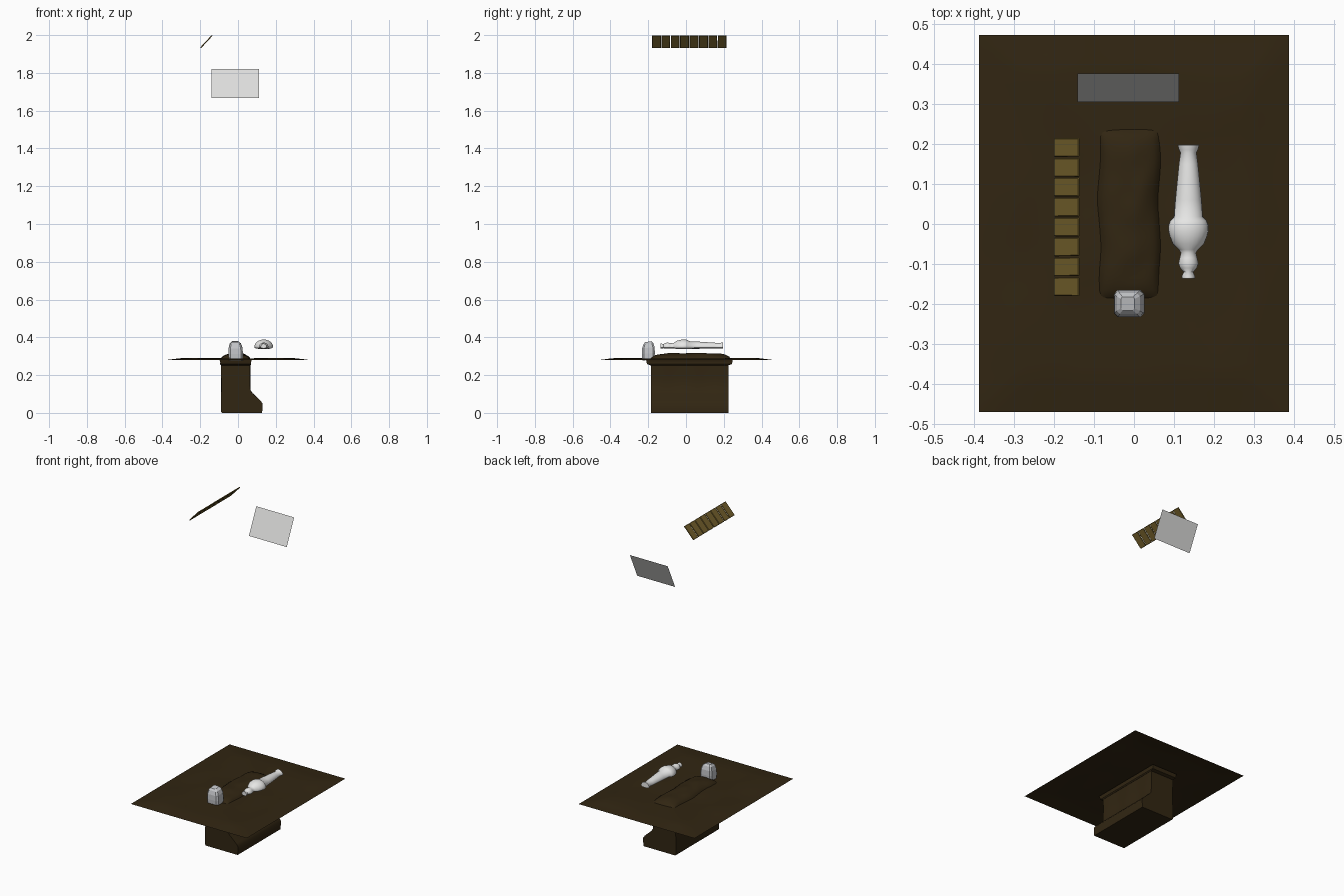
import bpy, bmesh, math
from mathutils import Vector, noise

if "Cube" in bpy.data.objects:
    bpy.data.objects.remove(bpy.data.objects["Cube"])


def material(name, rgb):
    m = bpy.data.materials.new(name)
    m.diffuse_color = (*rgb, 1)
    m.use_nodes = True
    m.node_tree.nodes["Principled BSDF"].inputs["Base Color"].default_value = m.diffuse_color
    return m


SOIL = material("dark soil", (0.031, 0.019, 0.006))
WOOD = material("olive wood", (0.17, 0.115, 0.024))
CLOTH = material("white cloth", (0.8, 0.8, 0.79))
STONE = material("grey stone", (0.55, 0.56, 0.58))
PANEL = material("pale panel", (0.72, 0.72, 0.71))


def finish(bm, name, mat, smooth=None, fix=False):
    if fix:
        bmesh.ops.recalc_face_normals(bm, faces=bm.faces)
    me = bpy.data.meshes.new(name)
    bm.to_mesh(me)
    bm.free()
    ob = bpy.data.objects.new(name, me)
    bpy.context.collection.objects.link(ob)
    me.materials.append(mat)
    if smooth:
        bpy.ops.object.select_all(action='DESELECT')
        ob.select_set(True)
        bpy.context.view_layer.objects.active = ob
        bpy.ops.object.shade_smooth_by_angle(angle=math.radians(smooth))
    return ob


def loft(bm, rings, caps=True):
    """Join closed rings of points into a skin."""
    vs = [[bm.verts.new(p) for p in r] for r in rings]
    for a, b in zip(vs, vs[1:]):
        for i in range(len(a)):
            j = (i + 1) % len(a)
            bm.faces.new((a[i], a[j], b[j], b[i]))
    if caps:
        bm.faces.new(vs[0][::-1])
        bm.faces.new(vs[-1])


def heightfield(name, x0, x1, y0, y1, nx, ny, height, smooth):
    bm = bmesh.new()
    rows = []
    for j in range(ny + 1):
        y = y0 + (y1 - y0) * j / ny
        rows.append([bm.verts.new((x, y, height(x, y))) for x in
                     (x0 + (x1 - x0) * i / nx for i in range(nx + 1))])
    for a, b in zip(rows, rows[1:]):
        for i in range(nx):
            bm.faces.new((a[i], a[i + 1], b[i + 1], b[i]))
    return finish(bm, name, SOIL, smooth)


# Ground sheet: gently swollen, flat at its border
def ground_height(x, y):
    edge = min(0.385 - abs(x), 0.47 - abs(y))
    t = max(0, min(1, edge / 0.09))
    return 0.279 + t * (0.009 + 0.006 * noise.noise(Vector((x * 7, y * 5, 1))))


heightfield("ground", -0.387, 0.387, -0.47, 0.472, 32, 38, ground_height, 60)


# Earth mound over the grave
def mound_height(x, y):
    u = abs(x + 0.0125) / 0.08
    v = abs(y - 0.025) / 0.218
    rise = max(0, 1 - u ** 2.4) * max(0, 1 - v ** 6)
    return 0.279 + 0.037 * rise ** 0.6 + 0.007 * rise * noise.noise(Vector((x * 16, y * 12, 4)))


mound = heightfield("mound", -0.0925, 0.0675, -0.193, 0.243, 16, 30, mound_height, 60)
for v in mound.data.vertices:
    v.co.x += 0.007 * noise.noise(Vector((0, v.co.y * 9, 2)))

# Grave pit with a side niche at the bottom right
profile = [(-0.09, 0.27), (-0.088, 0.14), (-0.091, 0.008), (-0.085, 0), (0.128, 0),
           (0.13, 0.05), (0.118, 0.066), (0.075, 0.105), (0.065, 0.12), (0.063, 0.19),
           (0.065, 0.27)]
rings = []
for k in range(13):
    y = -0.186 + 0.41 * k / 12
    rings.append([(x + (0.002 * math.sin(k * 1.3) if 0.1 < z < 0.26 else 0), y, z)
                  for x, z in profile])
bm = bmesh.new()
loft(bm, rings)
finish(bm, "grave_pit", SOIL, 40, True)

# Flared rim just below the ground
bm = bmesh.new()
loft(bm, [[(cx * w - 0.0125, cy * l + 0.018, z) for cx, cy in
           ((-1, -1), (1, -1), (1, 1), (-1, 1))]
          for z, w, l in ((0.252, 0.078, 0.207), (0.258, 0.083, 0.224),
                          (0.268, 0.081, 0.227), (0.28, 0.085, 0.229))])
finish(bm, "pit_rim", SOIL, 30, True)

# Shrouded body: half-round sections with a nearly flat underside
stations = [(-0.136, 0.016), (-0.131, 0.017), (-0.12, 0.012), (-0.11, 0.021), (-0.098, 0.025),
            (-0.085, 0.022), (-0.072, 0.019), (-0.064, 0.024), (-0.05, 0.039),
            (-0.03, 0.047), (-0.018, 0.05), (-0.004, 0.050), (0.008, 0.046), (0.018, 0.036),
            (0.06, 0.033), (0.1, 0.029), (0.15, 0.024), (0.178, 0.020), (0.186, 0.024),
            (0.197, 0.027)]
rings = []
for y, r in stations:
    ring = []
    for i in range(24):
        a = 2 * math.pi * i / 24
        s = math.sin(a)
        ring.append((0.136 + r * math.cos(a), y,
                     0.348 + s * (0.008 + 0.65 * r if s > 0 else 0.004 + 0.14 * r)))
    rings.append(ring)
bm = bmesh.new()
loft(bm, rings)
finish(bm, "shrouded_body", CLOTH, 50, True)

# Rough headstone, narrowing into a rounded top
bm = bmesh.new()
octagon = [(-1, -0.7), (-0.75, -1), (0.75, -1), (1, -0.7),
           (1, 0.7), (0.75, 1), (-0.75, 1), (-1, 0.7)]
loft(bm, [[(x * w + cx, y * d - 0.199, z + 0.003 * y) for x, y in octagon]
          for z, w, d, cx in ((0.28, 0.037, 0.032, -0.011), (0.315, 0.038, 0.034, -0.012),
                              (0.345, 0.036, 0.033, -0.013), (0.367, 0.029, 0.026, -0.014),
                              (0.377, 0.017, 0.017, -0.016))])
finish(bm, "headstone", STONE, None, True)

# Row of tilted planks hovering overhead
bm = bmesh.new()
for k in range(8):
    y = -0.180 + 0.0497 * k + 0.0235
    part = bmesh.ops.create_cube(bm, size=1)["verts"]
    for v in part:
        v.co = Vector((v.co.x * 0.091, v.co.y * 0.0465, v.co.z * 0.006))
        v.co.y += 0.0015 * noise.noise(v.co * 40 + Vector((k * 3.3, 0, 0)))
    for v in part:
        x, z, a = v.co.x, v.co.z, math.radians(47)
        v.co = (-0.168 + x * math.cos(a) - z * math.sin(a), v.co.y + y,
                1.965 + x * math.sin(a) + z * math.cos(a))
bmesh.ops.bevel(bm, geom=bm.edges[:], offset=0.002, segments=1, affect='EDGES')
finish(bm, "planks", WOOD)

# Thin tilted panel
bm = bmesh.new()
bm.faces.new([bm.verts.new(p) for p in ((-0.141, 0.305, 1.668), (0.112, 0.305, 1.668),
                                        (0.112, 0.376, 1.82), (-0.141, 0.376, 1.82))])
finish(bm, "panel", PANEL)
